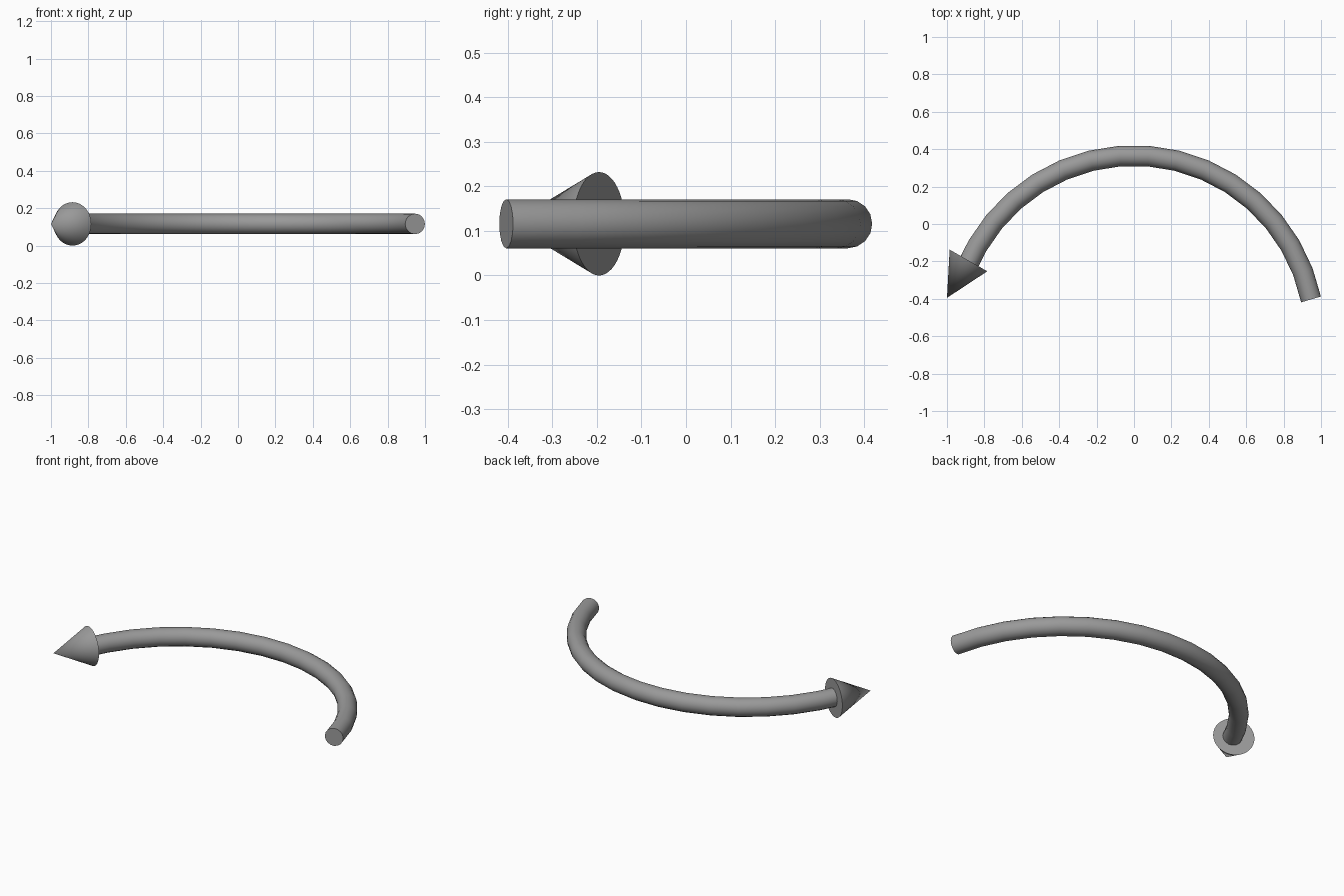
import bpy
import math
from mathutils import Vector

cube = bpy.data.objects.get("Cube")
if cube:
    bpy.data.objects.remove(cube)

MID_Z = 0.116
TUBE_R = 0.055
ARC_R, ARC_Y = 0.967, -0.601
STEP = 9.2  # degrees between arc points

grey = bpy.data.materials.new("mid_grey")
grey.use_nodes = True
colour = (0.32, 0.32, 0.32, 1)
grey.diffuse_color = colour
grey.node_tree.nodes["Principled BSDF"].inputs["Base Color"].default_value = colour


def activate(obj):
    bpy.ops.object.select_all(action='DESELECT')
    obj.select_set(True)
    bpy.context.view_layer.objects.active = obj


def finish(obj, name):
    obj.name = obj.data.name = name
    obj.data.materials.clear()
    obj.data.materials.append(grey)
    activate(obj)
    bpy.ops.object.shade_smooth_by_angle(angle=math.radians(35))


# Curved shaft: round tube along a circular arc, its left end sunk in the head
angles = [STEP * (i + 0.5) for i in range(-7, 9)]
angles.insert(0, -66)
curve = bpy.data.curves.new("arrow_shaft", 'CURVE')
curve.dimensions = '3D'
curve.bevel_depth = TUBE_R
curve.bevel_resolution = 6
curve.use_fill_caps = True
spline = curve.splines.new('POLY')
spline.points.add(len(angles) - 1)
for point, angle in zip(spline.points, angles):
    a = math.radians(angle)
    point.co = (ARC_R * math.sin(a), ARC_Y + ARC_R * math.cos(a), MID_Z, 1)
shaft = bpy.data.objects.new("arrow_shaft", curve)
bpy.context.collection.objects.link(shaft)
activate(shaft)
bpy.ops.object.convert(target='MESH')
finish(bpy.context.object, "arrow_shaft")

# Cone head pointing along the end of the arc
base = Vector((-0.885, -0.195, MID_Z))
tip = Vector((-1.0, -0.395, MID_Z))
axis = tip - base
bpy.ops.mesh.primitive_cone_add(
    vertices=48, radius1=MID_Z, radius2=0, depth=axis.length,
    location=(base + tip) / 2, rotation=axis.to_track_quat('Z', 'Y').to_euler())
finish(bpy.context.object, "arrow_head")
